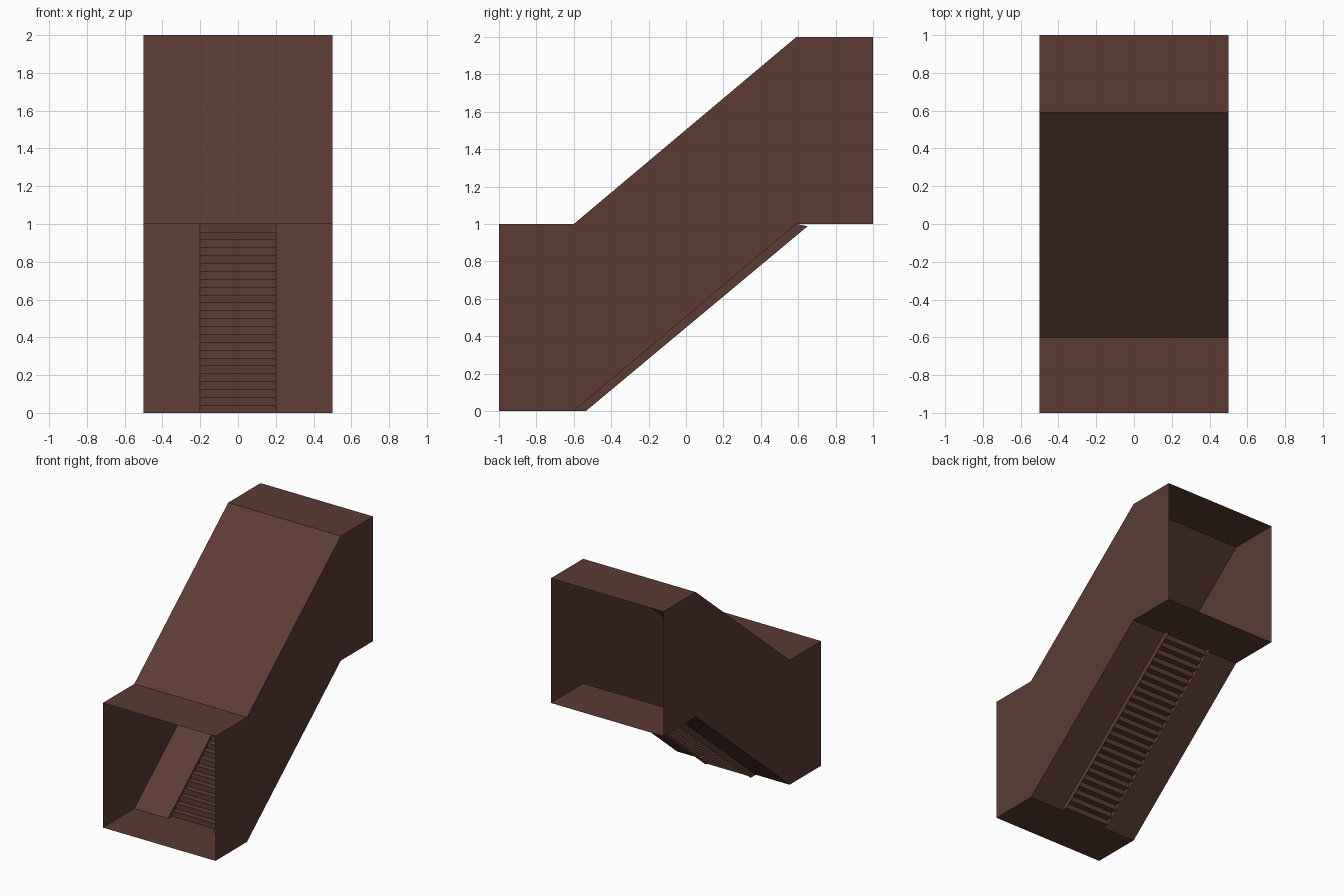
import bpy, bmesh

if "Cube" in bpy.data.objects:
    bpy.data.objects.remove(bpy.data.objects["Cube"])

# One flat colour
mat = bpy.data.materials.new("dark_brown")
mat.diffuse_color = (0.107, 0.044, 0.034, 1)
mat.use_nodes = True
mat.node_tree.nodes["Principled BSDF"].inputs["Base Color"].default_value = mat.diffuse_color

Y0, Y1 = -0.6, 0.59      # start and end of the slope
W, S = 0.5, 0.2          # half widths of corridor and stairs
STEPS = 24


def make(name, faces):
    """Object from a list of polygons."""
    bm = bmesh.new()
    for f in faces:
        bm.faces.new([bm.verts.new(p) for p in f])
    bmesh.ops.remove_doubles(bm, verts=bm.verts, dist=1e-5)
    me = bpy.data.meshes.new(name)
    bm.to_mesh(me)
    bm.free()
    me.materials.append(mat)
    ob = bpy.data.objects.new(name, me)
    bpy.context.collection.objects.link(ob)
    return ob


def strip(profile, xa, xb):
    """Sweep a (y, z) line across x, facing up."""
    return [[(xa, *a), (xb, *a), (xb, *b), (xa, *b)]
            for a, b in zip(profile, profile[1:])]


floor = [(-1, 0), (Y0, 0), (Y1, 1), (1, 1)]
roof = [(y, z + 1) for y, z in floor]

# Roof and flat landings
make("roof", strip(roof, -W, W))
make("lower_floor", strip(floor[:2], -W, W))
make("upper_floor", strip(floor[2:], -W, W))

# Side walls, ramps beside the stairs and stair skirts
skirt = [(Y0, 0), (-0.535, 0), (0.65, 0.988), (Y1, 1)]
for side, s in (("left", -1), ("right", 1)):
    make(side + "_wall", [[(s * W, *a), (s * W, *b), (s * W, *d), (s * W, *c)][::s]
                          for a, b, c, d in zip(floor, floor[1:], roof, roof[1:])])
    make(side + "_ramp", strip(floor[1:3], *sorted((s * S, s * W))))
    make(side + "_stair_skirt", [[(s * S, *p) for p in skirt][::s]])

# Stairs with their noses on the ramp line
steps = [(Y0, 0)]
for k in range(1, STEPS + 1):
    y = Y0 + (Y1 - Y0) * k / STEPS
    steps += [(y, (k - 1) / STEPS), (y, k / STEPS)]
make("stairs", strip(steps, -S, S))
